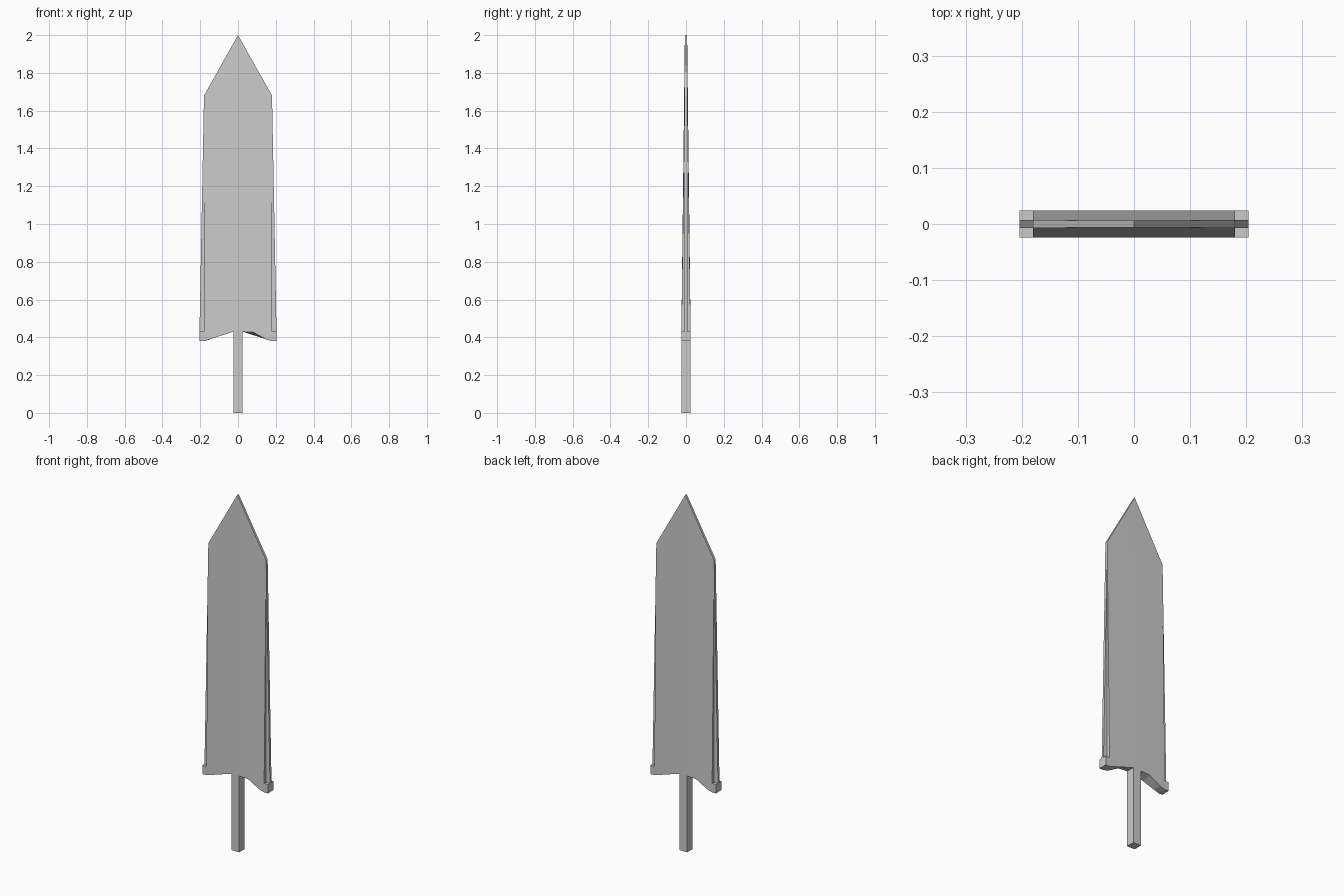
import bpy
import bmesh

if "Cube" in bpy.data.objects:
    bpy.data.objects.remove(bpy.data.objects["Cube"])

steel = bpy.data.materials.new("grey steel")
steel.diffuse_color = (0.6, 0.6, 0.6, 1)
steel.use_nodes = True
steel.node_tree.nodes["Principled BSDF"].inputs["Base Color"].default_value = steel.diffuse_color

ZB, ZS, ZT = 0.43, 1.68, 2.0      # blade base, shoulder and tip heights
HX, FX = 0.18, 0.204              # half width of core and of cutting edge
HY, FY, TY = 0.0245, 0.007, 0.006  # half thickness of base, edge and tip


def make(name, faces):
    """Build an object from lists of face corners, welding shared points."""
    bm = bmesh.new()
    for pts in faces:
        bm.faces.new([bm.verts.new(p) for p in pts])
    bmesh.ops.remove_doubles(bm, verts=bm.verts, dist=1e-5)
    bmesh.ops.recalc_face_normals(bm, faces=bm.faces)
    me = bpy.data.meshes.new(name)
    bm.to_mesh(me)
    bm.free()
    me.materials.append(steel)
    ob = bpy.data.objects.new(name, me)
    bpy.context.collection.objects.link(ob)
    return ob


def turned(faces):
    """Add a copy turned half way round the vertical axis."""
    return faces + [[(-x, -y, z) for x, y, z in f] for f in faces]


# Blade core: tapered broad faces, step walls and the sloping point
core = []
for s in (-1, 1):
    core.append([(0, -HY, ZB), (s * HX, -HY, ZB), (s * HX, -FY, ZS), (0, -TY, ZT)])
    core.append([(s * HX, -HY, ZB), (s * HX, -FY, ZB), (s * HX, -FY, ZS)])
core = turned(core)
for s in (-1, 1):
    core.append([(s * HX, -FY, ZS), (s * HX, FY, ZS), (0, TY, ZT), (0, -TY, ZT)])
make("blade", core)

# Thin cutting edges that narrow to nothing at the shoulder
edges = []
for y in (-FY, FY):
    edges.append([(HX, y, ZB), (FX, y, ZB), (HX, y, ZS)])
edges.append([(FX, -FY, ZB), (FX, FY, ZB), (HX, FY, ZS), (HX, -FY, ZS)])
make("cutting_edges", turned(edges))

# Flared base: one face has a curved lower edge, the other a straight one
curved = [(0.024, 0.43), (0.08, 0.427), (0.15, 0.388), (HX, 0.38), (FX, 0.38)]


def straight(x):
    return 0.43 - 0.05 * min(1, (x - 0.024) / (HX - 0.024))


base = [
    [(FX, -HY, 0.38), (FX, HY, 0.38), (FX, HY, ZB), (FX, -HY, ZB)],
    [(HX, -HY, ZB), (FX, -HY, ZB), (FX, HY, ZB), (HX, HY, ZB)],
    [(x, -HY, z) for x, z in curved] + [(FX, -HY, ZB)],
    [(x, HY, straight(x)) for x, z in curved] + [(FX, HY, ZB)],
]
for (x0, z0), (x1, z1) in zip(curved, curved[1:]):
    base.append([(x0, -HY, z0), (x1, -HY, z1), (x1, HY, straight(x1)), (x0, HY, straight(x0))])
make("blade_base", turned(base))

# Square tang
T = 0.0245
ring = [(-T, -T), (T, -T), (T, T), (-T, T)]
tang = [[(*p, 0) for p in ring]]
for a, b in zip(ring, ring[1:] + ring[:1]):
    tang.append([(*a, 0), (*b, 0), (*b, ZB), (*a, ZB)])
make("tang", tang)
